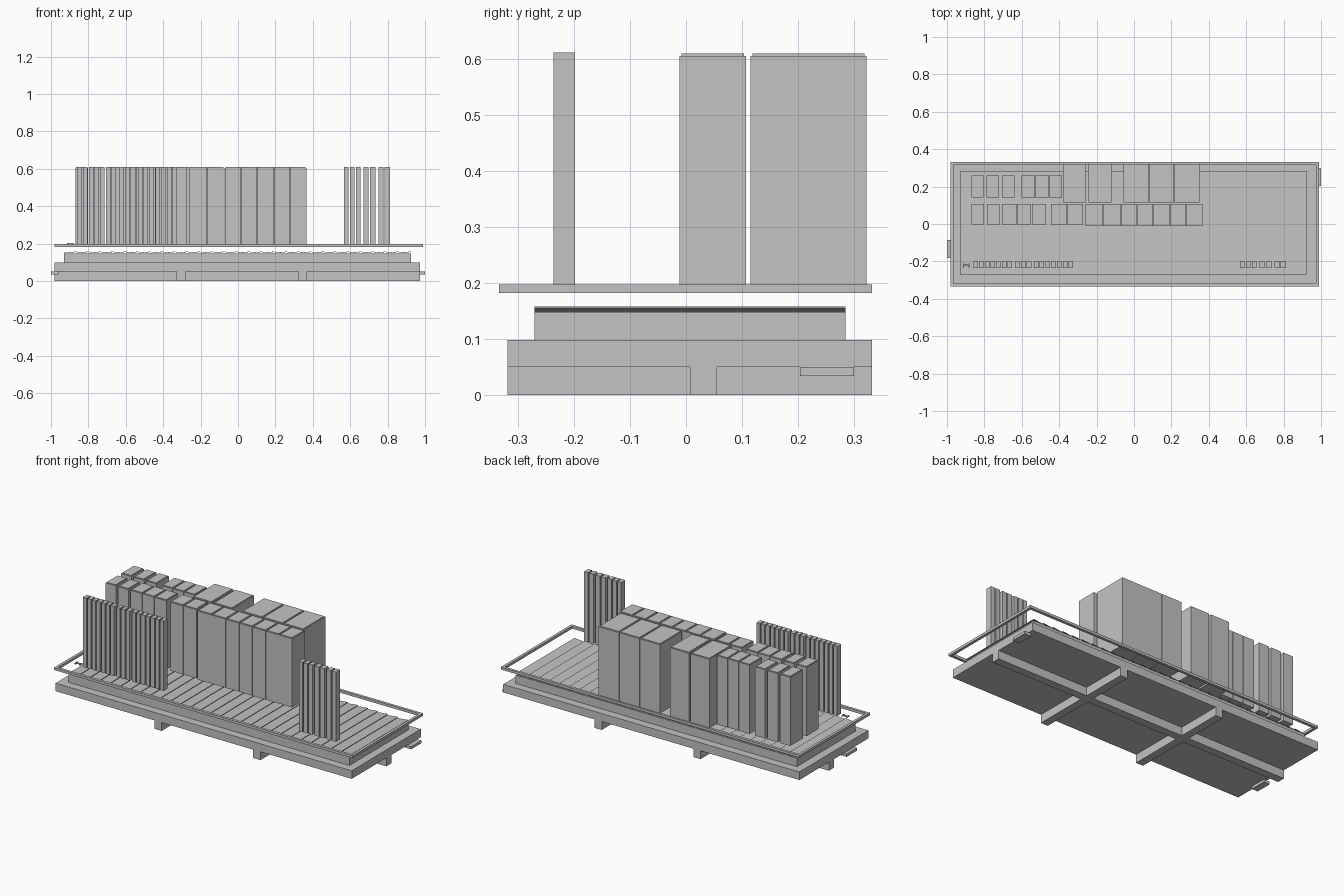
import bpy, bmesh

grey = bpy.data.materials.new("plain_grey")
grey.diffuse_color = (0.55, 0.55, 0.55, 1)


def add_box(bm, x0, x1, y0, y1, z0, z1, tilt=0.0):
    """Box between two corners; tilt lifts its +x end."""
    v = [bm.verts.new((x, y, z + (tilt if x == x1 else 0)))
         for x in (x0, x1) for y in (y0, y1) for z in (z0, z1)]
    for f in ((0, 1, 3, 2), (4, 6, 7, 5), (0, 4, 5, 1),
              (2, 3, 7, 6), (0, 2, 6, 4), (1, 5, 7, 3)):
        bm.faces.new([v[i] for i in f])


def make(name, boxes):
    bm = bmesh.new()
    for b in boxes:
        add_box(bm, *b)
    bmesh.ops.recalc_face_normals(bm, faces=bm.faces)
    me = bpy.data.meshes.new(name)
    bm.to_mesh(me)
    bm.free()
    me.materials.append(grey)
    ob = bpy.data.objects.new(name, me)
    bpy.context.collection.objects.link(ob)


def split(x0, x1, n, gap=0.003):
    """n equal spans between x0 and x1 with small gaps."""
    p = (x1 - x0 + gap) / n
    return [(x0 + i * p, x0 + (i + 1) * p - gap) for i in range(n)]


# base slab, lower beams and end tabs
make("base_slab", [(-0.98, 0.973, -0.318, 0.332, 0.05, 0.098)])
make("long_beam", [(-0.98, 0.973, 0.007, 0.055, 0.0, 0.05)])
for i, x in enumerate((-0.328, 0.323)):
    make(f"cross_beam_{i}", [(x, x + 0.047, -0.318, 0.007, 0.0, 0.05),
                             (x, x + 0.047, 0.055, 0.332, 0.0, 0.05)])
make("end_tab_left", [(-1.0, -0.96, -0.183, -0.085, 0.034, 0.05)])
make("end_tab_right", [(0.955, 1.0, 0.203, 0.30, 0.034, 0.05)])

# raised deck with tilted overlapping planks
DX0, DX1, DY0, DY1 = -0.93, 0.924, -0.27, 0.284
make("deck", [(DX0, DX1, DY0, DY1, 0.098, 0.148)])
make("planks", [(a, b, DY0, DY1, 0.148, 0.151, 0.007)
                for a, b in split(DX0, DX1, 28, 0.0)])

# thin rectangular rail frame above the deck
w, z0, z1 = 0.016, 0.182, 0.197
make("rail_frame", [(-0.98, 0.989, -0.333, -0.333 + w, z0, z1),
                    (-0.98, 0.989, 0.332 - w, 0.332, z0, z1),
                    (-0.98, -0.98 + w, -0.333 + w, 0.332 - w, z0, z1),
                    (0.989 - w, 0.989, -0.333 + w, 0.332 - w, z0, z1)])

# cabinets: name, x range, count, gap, y range
groups = [
    ("back_small", -0.87, -0.638, 3, 0.016, 0.142, 0.26),
    ("back_group", -0.602, -0.385, 3, 0.003, 0.142, 0.26),
    ("back_medium", -0.38, -0.12, 2, 0.012, 0.115, 0.322),
    ("back_large", -0.055, 0.35, 3, 0.003, 0.115, 0.322),
    ("middle_small", -0.87, -0.72, 2, 0.016, -0.004, 0.107),
    ("middle_group_a", -0.706, -0.47, 3, 0.003, -0.004, 0.107),
    ("middle_group_b", -0.443, -0.272, 2, 0.003, -0.004, 0.107),
    ("middle_group_c", -0.26, -0.073, 2, 0.003, -0.012, 0.107),
    ("middle_group_d", -0.07, 0.365, 5, 0.003, -0.012, 0.107),
]
for name, xa, xb, n, gap, ya, yb in groups:
    for i, (a, b) in enumerate(split(xa, xb, n, gap)):
        m = 0.004
        make(f"{name}_cabinet_{i}", [
            (a, b, ya, yb, 0.196, 0.605),
            (a + m, b - m, ya + m, yb - m, 0.605, 0.609)])

# row of narrow posts along the front
posts = [(-0.858, -0.652, 7), (-0.637, -0.549, 3), (-0.535, -0.325, 7),
         (0.566, 0.656, 3), (0.67, 0.735, 2), (0.75, 0.812, 2)]
make("front_posts", [(a, b, -0.236, -0.198, 0.196, 0.611)
                     for xa, xb, n in posts
                     for a, b in split(xa, xb, n, 0.007)])

# small floor bracket beside the posts
make("small_bracket", [(-0.915, -0.908, -0.232, -0.21, 0.196, 0.203),
                       (-0.908, -0.886, -0.222, -0.216, 0.196, 0.203),
                       (-0.886, -0.879, -0.232, -0.21, 0.196, 0.203)])
